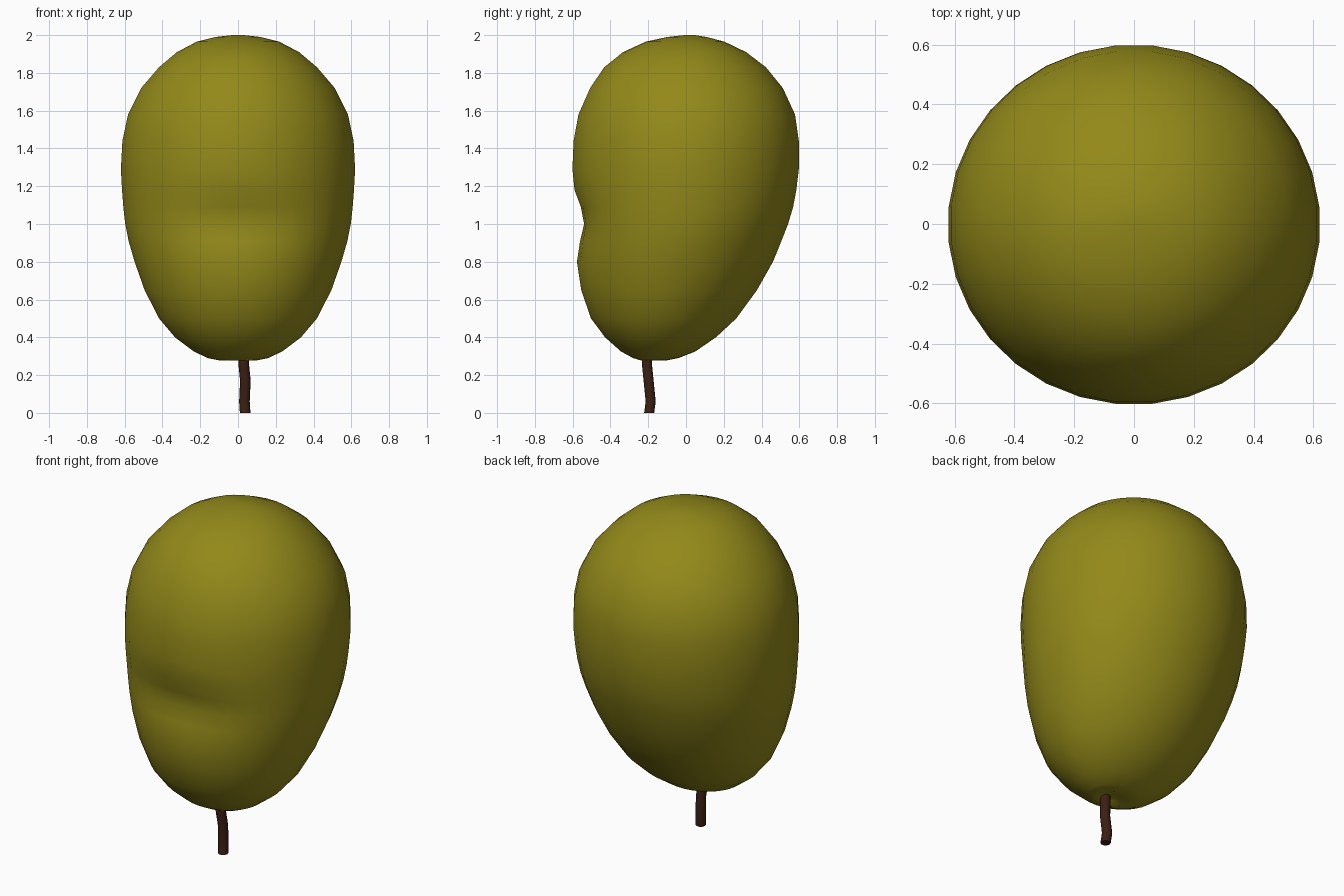
import bpy, bmesh
from math import sin, cos, pi, exp

if "Cube" in bpy.data.objects:
    bpy.data.objects.remove(bpy.data.objects["Cube"])

def paint(obj, name, rgb):
    mat = bpy.data.materials.new(name)
    mat.diffuse_color = (*rgb, 1)
    mat.use_nodes = True
    mat.node_tree.nodes["Principled BSDF"].inputs["Base Color"].default_value = mat.diffuse_color
    obj.data.materials.append(mat)

def loft(name, rings, capped=True):
    """Skin a list of closed vertex rings, running from top to bottom."""
    bm = bmesh.new()
    loops = [[bm.verts.new(p) for p in ring] for ring in rings]
    n = len(loops[0])
    for a, b in zip(loops, loops[1:]):
        for i in range(n):
            j = (i + 1) % n
            bm.faces.new((a[i], b[i], b[j], a[j]))
    bm.faces.new(loops[0])
    bm.faces.new(loops[-1])
    bmesh.ops.recalc_face_normals(bm, faces=bm.faces)
    mesh = bpy.data.meshes.new(name)
    bm.to_mesh(mesh)
    bm.free()
    obj = bpy.data.objects.new(name, mesh)
    bpy.context.collection.objects.link(obj)
    return obj

def smooth(obj, degrees):
    bpy.ops.object.select_all(action='DESELECT')
    obj.select_set(True)
    bpy.context.view_layer.objects.active = obj
    bpy.ops.object.shade_smooth_by_angle(angle=degrees * pi / 180)

# Fruit profile: height, half width, front y, back y (before the front dent)
profile = [
    (2.0, 0.03, -0.01, 0.05), (1.99, 0.12, -0.10, 0.11), (1.965, 0.22, -0.215, 0.205),
    (1.91, 0.325, -0.335, 0.32), (1.83, 0.42, -0.435, 0.425), (1.72, 0.515, -0.51, 0.515),
    (1.58, 0.585, -0.572, 0.58), (1.44, 0.615, -0.598, 0.60), (1.29, 0.623, -0.605, 0.60),
    (1.18, 0.617, -0.605, 0.587), (1.09, 0.61, -0.60, 0.57), (1.0, 0.60, -0.595, 0.543),
    (0.91, 0.582, -0.59, 0.508), (0.80, 0.55, -0.583, 0.463), (0.65, 0.497, -0.557, 0.378),
    (0.50, 0.42, -0.505, 0.268), (0.40, 0.335, -0.43, 0.16), (0.325, 0.235, -0.345, 0.05),
    (0.29, 0.16, -0.28, -0.04), (0.278, 0.10, -0.24, -0.10), (0.30, 0.04, -0.225, -0.155),
]
SEG = 32
rings = []
for z, w, yf, yb in profile:
    ring = []
    for i in range(SEG):
        a = 2 * pi * (i + 0.5) / SEG
        x, y = w * cos(a), (yf + yb) / 2 + (yb - yf) / 2 * sin(a)
        if y < 0:
            # Shallow crease across the front
            y += 0.056 * exp(-((z - 1.02) / 0.13) ** 2 - (x / 0.36) ** 2) * max(0, -sin(a))
        ring.append((x, y, z))
    rings.append(ring)
fruit = loft("fruit", rings)
smooth(fruit, 60)
paint(fruit, "green_skin", (0.29, 0.25, 0.01))

# Slightly bent stem
path = [(0.03, -0.205, 0.34), (0.03, -0.207, 0.26), (0.039, -0.198, 0.17),
        (0.034, -0.187, 0.06), (0.038, -0.195, 0.0)]
stem = loft("stem", [[(x + 0.028 * cos(2 * pi * i / 10), y + 0.028 * sin(2 * pi * i / 10), z)
                      for i in range(10)] for x, y, z in path])
smooth(stem, 40)
paint(stem, "brown_bark", (0.045, 0.014, 0.006))
